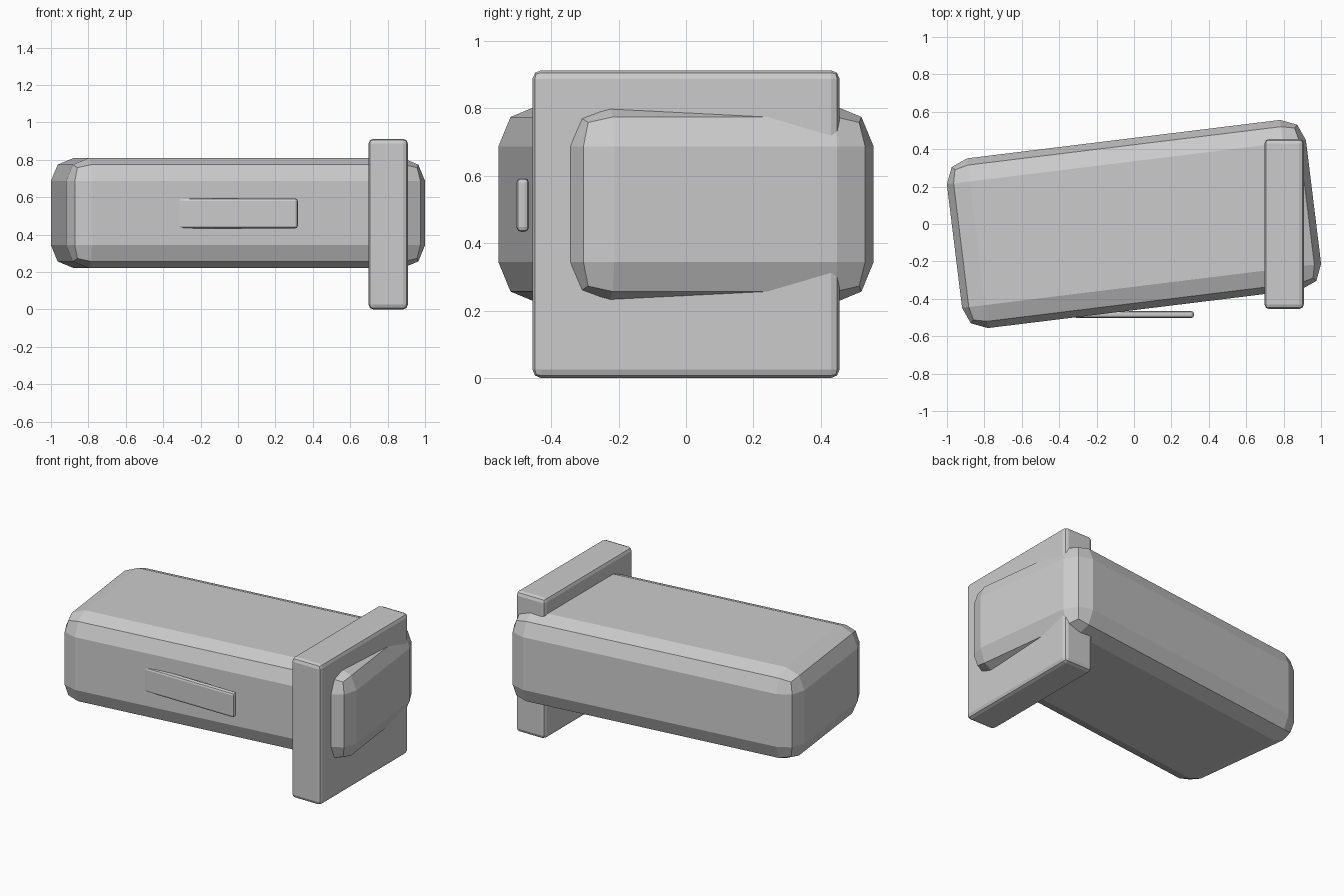
import bpy, bmesh, math

if "Cube" in bpy.data.objects:
    bpy.data.objects.remove(bpy.data.objects["Cube"])

grey = bpy.data.materials.new("light_grey")
grey.diffuse_color = (0.6, 0.6, 0.6, 1)
grey.use_nodes = True
grey.node_tree.nodes["Principled BSDF"].inputs["Base Color"].default_value = grey.diffuse_color


def bevelled_box(name, size, centre, bevel, turn=0.0):
    """Box with two-segment chamfers, turned about z (degrees)."""
    bm = bmesh.new()
    bmesh.ops.create_cube(bm, size=1)
    bmesh.ops.scale(bm, vec=size, verts=bm.verts)
    bmesh.ops.bevel(bm, geom=bm.edges[:], offset=bevel, offset_type='OFFSET',
                    segments=2, profile=0.5, affect='EDGES')
    mesh = bpy.data.meshes.new(name)
    bm.to_mesh(mesh)
    bm.free()
    mesh.materials.append(grey)
    ob = bpy.data.objects.new(name, mesh)
    ob.location = centre
    ob.rotation_euler.z = math.radians(turn)
    bpy.context.collection.objects.link(ob)
    return ob


# Long main block, slightly turned
bevelled_box("main_body", (1.934, 0.914, 0.59), (0, 0, 0.515), 0.124, 7)
# Upright square slab crossing the right end
bevelled_box("end_slab", (0.21, 0.91, 0.912), (0.803, 0, 0.456), 0.025)
# Thin bar on the front side
bevelled_box("front_bar", (0.64, 0.037, 0.16), (0, -0.484, 0.513), 0.014)
